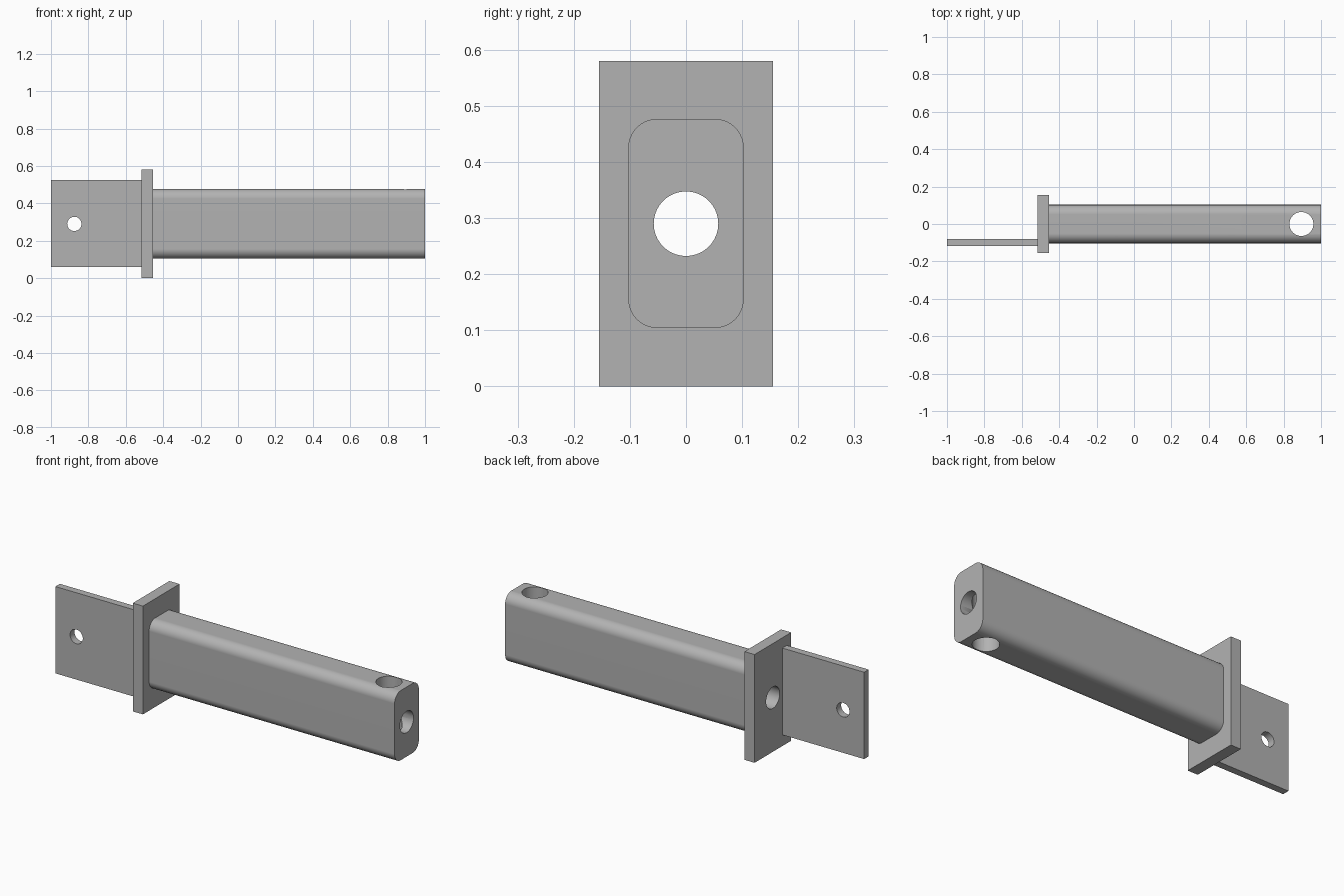
import bpy
import bmesh
from math import radians
from mathutils import Matrix

old = bpy.data.objects.get("Cube")
if old:
    bpy.data.objects.remove(old, do_unlink=True)

MID_Z = 0.29

steel = bpy.data.materials.new("plain_grey")
steel.use_nodes = True
GREY = (0.45, 0.45, 0.45, 1)
steel.diffuse_color = GREY
steel.node_tree.nodes["Principled BSDF"].inputs["Base Color"].default_value = GREY


def add_object(name, bm):
    mesh = bpy.data.meshes.new(name)
    bm.to_mesh(mesh)
    bm.free()
    mesh.materials.append(steel)
    obj = bpy.data.objects.new(name, mesh)
    bpy.context.collection.objects.link(obj)
    return obj


def block(name, low, high, corner=0):
    """Box between two corners; optionally rounds the edges running along x."""
    bm = bmesh.new()
    bmesh.ops.create_cube(bm, size=1)
    for v in bm.verts:
        v.co = [(a + b) / 2 + c * (b - a) for a, b, c in zip(low, high, v.co)]
    if corner:
        along_x = [e for e in bm.edges
                   if abs(e.verts[0].co.x - e.verts[1].co.x) > 0.1]
        bmesh.ops.bevel(bm, geom=along_x, offset=corner, segments=10,
                        profile=0.5, affect='EDGES')
    return add_object(name, bm)


def drill(obj, centre, radius, depth, axis):
    """Cut a round hole along the given axis."""
    turn = {'X': Matrix.Rotation(radians(90), 4, 'Y'),
            'Y': Matrix.Rotation(radians(90), 4, 'X'),
            'Z': Matrix.Identity(4)}[axis]
    bm = bmesh.new()
    bmesh.ops.create_cone(bm, cap_ends=True, segments=64, radius1=radius,
                          radius2=radius, depth=depth,
                          matrix=Matrix.Translation(centre) @ turn)
    cutter = add_object("hole_cutter", bm)
    cutter.hide_render = True
    mod = obj.modifiers.new("hole", 'BOOLEAN')
    mod.operation = 'DIFFERENCE'
    mod.solver = 'EXACT'
    mod.object = cutter
    select(obj)
    bpy.ops.object.modifier_apply(modifier=mod.name)
    bpy.data.objects.remove(cutter, do_unlink=True)


def select(obj):
    bpy.ops.object.select_all(action='DESELECT')
    obj.select_set(True)
    bpy.context.view_layer.objects.active = obj


# Long rounded bar with a lengthwise bore and a vertical pin hole
bar = block("bar", (-0.455, -0.103, 0.104), (1, 0.103, 0.477), corner=0.052)
drill(bar, (0.27, 0, MID_Z), 0.0575, 2, 'X')
drill(bar, (0.895, 0, MID_Z), 0.064, 1, 'Z')

# Stop flange with the bore continued through it
flange = block("flange", (-0.515, -0.155, 0), (-0.455, 0.155, 0.58))
drill(flange, (-0.485, 0, MID_Z), 0.0575, 0.5, 'X')

# Flat mounting tab with a bolt hole
tab = block("mounting_tab", (-1, -0.118, 0.06), (-0.515, -0.08, 0.525))
drill(tab, (-0.875, -0.1, MID_Z), 0.038, 0.5, 'Y')

# Smooth round surfaces, crisp edges, flat sides kept flat
for part in (bar, flange, tab):
    select(part)
    bpy.ops.object.shade_smooth_by_angle(angle=radians(30))
    weighted = part.modifiers.new("flat_sides", 'WEIGHTED_NORMAL')
    weighted.keep_sharp = True
